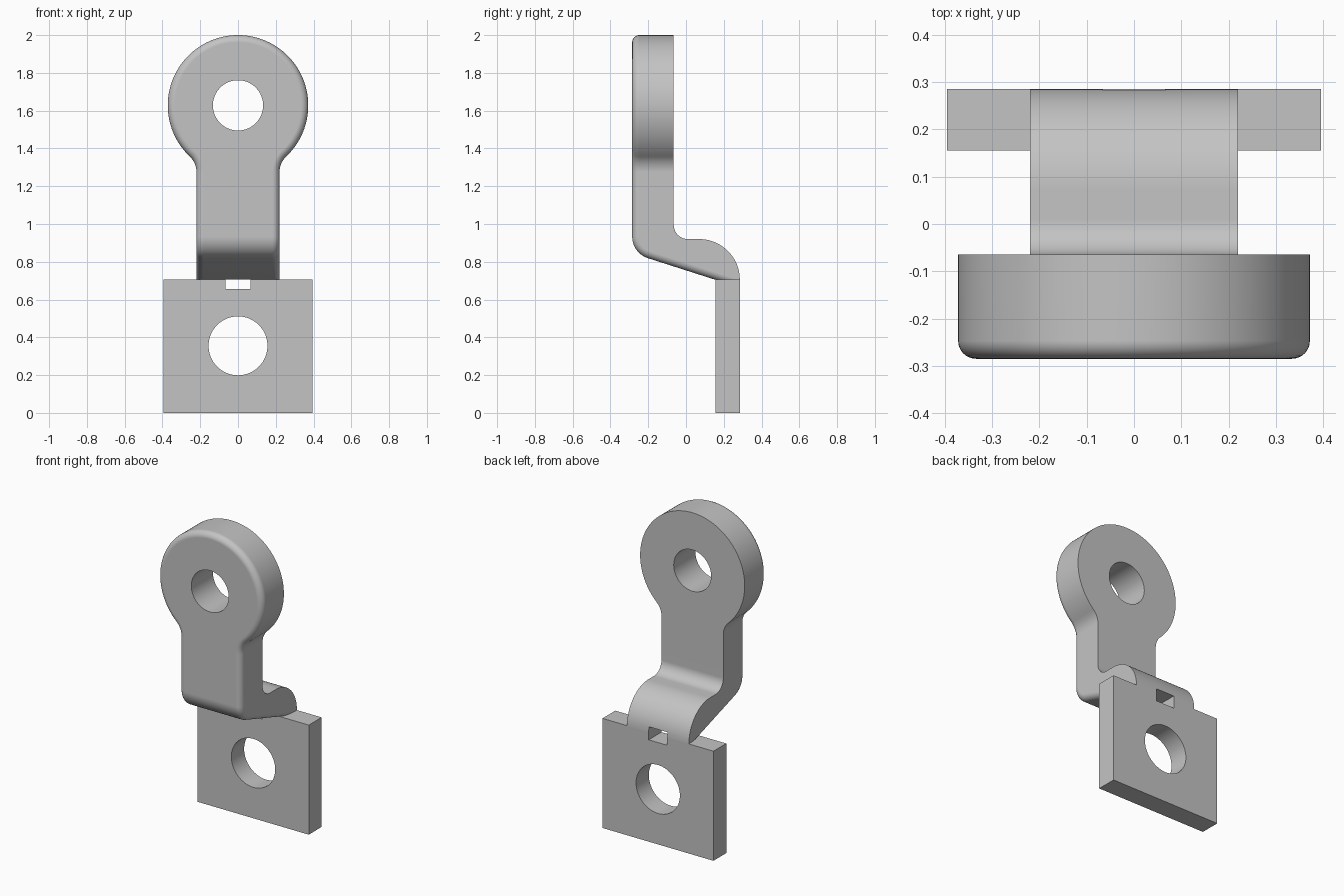
import bpy, bmesh, math
from math import sin, cos, pi, radians

cube = bpy.data.objects.get("Cube")
if cube:
    bpy.data.objects.remove(cube, do_unlink=True)

# Single plain metal colour
grey = bpy.data.materials.new("metal grey")
grey.use_nodes = True
colour = (0.55, 0.55, 0.55, 1)
grey.diffuse_color = colour
grey.node_tree.nodes["Principled BSDF"].inputs["Base Color"].default_value = colour

# Main dimensions
NECK, HEAD, FILLET, ROUND = 0.22, 0.372, 0.113, 0.038
HEAD_Z, JOIN_Z, TAB_TOP = 1.628, 1.1, 0.705
FRONT, BACK, TAB_FRONT, TAB_BACK = -0.285, -0.065, 0.155, 0.285


def arc(cx, cy, r, start, end, n):
    return [(cx + r * cos(start + (end - start) * k / n),
             cy + r * sin(start + (end - start) * k / n)) for k in range(n + 1)]


def make_object(name, bm):
    mesh = bpy.data.meshes.new(name)
    bm.to_mesh(mesh)
    bm.free()
    obj = bpy.data.objects.new(name, mesh)
    bpy.context.collection.objects.link(obj)
    mesh.materials.append(grey)
    return obj


def box(name, lo, hi):
    bm = bmesh.new()
    bmesh.ops.create_cube(bm, size=1)
    for v in bm.verts:
        v.co = [lo[i] if v.co[i] < 0 else hi[i] for i in range(3)]
    return make_object(name, bm)


def drill(name, z, radius):
    bpy.ops.mesh.primitive_cylinder_add(vertices=64, radius=radius, depth=2,
                                        location=(0, 0, z), rotation=(pi / 2, 0, 0))
    obj = bpy.context.object
    obj.name = name
    obj.data.materials.append(grey)
    return obj


def cut(obj, cutter):
    bpy.context.view_layer.update()
    mod = obj.modifiers.new("cut", "BOOLEAN")
    mod.operation, mod.solver, mod.object = "DIFFERENCE", "EXACT", cutter
    bpy.context.view_layer.objects.active = obj
    bpy.ops.object.modifier_apply(modifier=mod.name)
    bpy.data.objects.remove(cutter, do_unlink=True)


def finish(obj):
    bpy.ops.object.select_all(action="DESELECT")
    obj.select_set(True)
    bpy.context.view_layer.objects.active = obj
    bpy.ops.object.shade_smooth_by_angle(angle=radians(30))
    mod = obj.modifiers.new("flat face shading", "WEIGHTED_NORMAL")
    mod.keep_sharp = True


def head_outline(inset):
    # Neck side, concave fillet and round eye, mirrored in x
    drop = math.sqrt((HEAD + FILLET) ** 2 - (NECK + FILLET) ** 2)
    turn = math.atan2(drop, NECK + FILLET)
    half = [(NECK - inset, JOIN_Z)]
    half += arc(NECK + FILLET, HEAD_Z - drop, FILLET + inset, pi, pi - turn, 10)
    half += arc(0, HEAD_Z, HEAD - inset, -turn, pi / 2, 40)[1:]
    return half + [(-x, z) for x, z in reversed(half[:-1])]


def foot_front(depth):
    # Vertical front, rounded bend and sloping underside
    slope, bend = math.atan(0.32), 0.12
    cy = FRONT + bend
    cz = TAB_TOP + (bend - sin(slope) * (cy - TAB_FRONT)) / cos(slope)
    return ([(FRONT + depth, JOIN_Z)]
            + arc(cy, cz, bend - depth, pi, 1.5 * pi - slope, 12)
            + [(TAB_FRONT + depth / sin(slope), TAB_TOP)])


def strips(bm, rows):
    for a, b in zip(rows, rows[1:]):
        for i in range(len(a) - 1):
            bm.faces.new([bm.verts.new(p) for p in (a[i], a[i + 1], b[i + 1], b[i])])


def polygon(bm, points):
    bm.faces.new([bm.verts.new(p) for p in points])


# Cranked arm: rounded front edges, square rear edges
bm = bmesh.new()
steps = [pi / 2 * k / 8 for k in range(9)]
layers = [(ROUND * (1 - cos(t)), ROUND * (1 - sin(t))) for t in steps]

rows = [[(x, BACK, z) for x, z in head_outline(0)]]
rows += [[(x, FRONT + d, z) for x, z in head_outline(i)] for i, d in layers]
strips(bm, rows)
polygon(bm, rows[0])
polygon(bm, rows[-1])

rows = [[(-NECK + i, y, z) for y, z in foot_front(d)] for i, d in layers]
rows += [[(-x, y, z) for x, y, z in row] for row in reversed(rows)]
strips(bm, rows)

rear = [(BACK, JOIN_Z)] + arc(0.01, 0.995, 0.075, pi, 1.5 * pi, 12)
rear += arc(0.07, TAB_TOP, 0.215, pi / 2, 0, 20)
rear_rows = [[(s * NECK, y, z) for y, z in rear] for s in (-1, 1)]
strips(bm, rear_rows)
for front_row, rear_row in ((rows[0], rear_rows[0]), (rows[-1], rear_rows[1])):
    polygon(bm, front_row + rear_row[::-1])
polygon(bm, [row[-1] for row in rows] + [rear_rows[1][-1], rear_rows[0][-1]])

bmesh.ops.remove_doubles(bm, verts=bm.verts, dist=0.00005)
bmesh.ops.recalc_face_normals(bm, faces=bm.faces)
arm = make_object("cranked_arm", bm)

# Square mounting tab
tab = box("mounting_tab", (-0.395, TAB_FRONT, 0), (0.395, TAB_BACK, TAB_TOP))

# Holes, and the slot where the arm meets the tab
cut(arm, drill("eye_hole", HEAD_Z, 0.133))
cut(tab, drill("tab_hole", 0.355, 0.156))
for part in (arm, tab):
    cut(part, box("slot", (-0.066, TAB_FRONT - (0.05 if part is tab else 0), 0.655),
                  (0.066, 0.4, 0.738)))
    finish(part)
